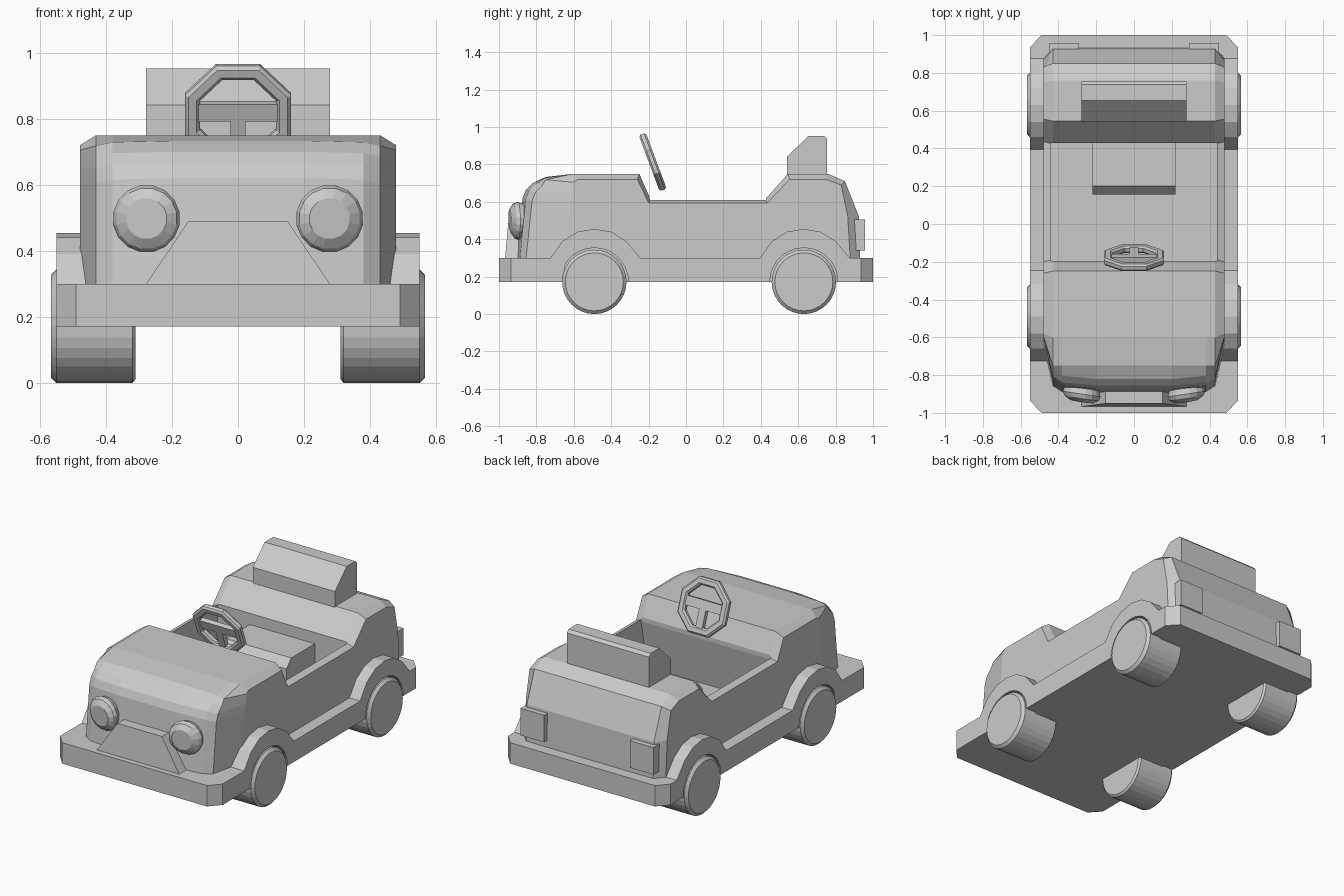
import bpy, bmesh
from math import sin, cos, pi, atan2
from mathutils import Matrix

if "Cube" in bpy.data.objects:
    bpy.data.objects.remove(bpy.data.objects["Cube"])


def loft(name, rings, mirror=False):
    """Join equal-length rings of points into a capped solid."""
    bm = bmesh.new()
    vs = [[bm.verts.new(p) for p in r] for r in rings]
    n = len(rings[0])
    for a, b in zip(vs, vs[1:]):
        for i in range(n):
            j = (i + 1) % n
            bm.faces.new((a[i], a[j], b[j], b[i]))
    bm.faces.new(vs[0])
    bm.faces.new(vs[-1])
    bmesh.ops.recalc_face_normals(bm, faces=bm.faces[:])
    me = bpy.data.meshes.new(name)
    bm.to_mesh(me)
    bm.free()
    ob = bpy.data.objects.new(name, me)
    bpy.context.collection.objects.link(ob)
    if mirror:
        ob.modifiers.new("mirror", 'MIRROR')
    return ob


def side_ring(x, pts):
    return [(x, y, z) for y, z in pts]


def side_prism(name, pts, x0, x1, mirror=False):
    return loft(name, [side_ring(x0, pts), side_ring(x1, pts)], mirror)


def circle(r, n, a0=0.0):
    return [(r * cos(a0 + 2 * pi * i / n), r * sin(a0 + 2 * pi * i / n)) for i in range(n)]


# Body shell: full front profile in the middle, pulled-in profile on the flanks
mid = [(-.92, .172), (-.91, .3), (-.878, .62), (-.86, .665), (-.825, .7), (-.75, .733),
       (-.6, .75), (-.25, .75), (-.19, .615), (.425, .615), (.545, .75), (.76, .75),
       (.85, .71), (.925, .52), (.935, .172)]
flank = [(-.66, .172), (-.65, .3), (-.615, .6), (-.61, .65), (-.605, .685), (-.6, .705),
         (-.58, .72), (-.26, .72), (-.2, .595), (.435, .595), (.555, .72), (.75, .72),
         (.83, .69), (.865, .52), (.885, .172)]


def bow(dy, dz):
    return [(y + (dy if i < 5 else 0), z - (dz if 1 < i < 6 else 0)) for i, (y, z) in enumerate(mid)]


half = [(.2, bow(.004, 0)), (.38, bow(.022, .004)), (.43, bow(.055, .015)), (.478, flank)]
body = loft("body", [side_ring(-x, p) for x, p in half[::-1]] + [side_ring(x, p) for x, p in half])

# Open cockpit
cutter = side_prism("cockpit_cutter", [(-.25, .3), (.428, .3), (.428, .9), (-.195, .9), (-.195, .6)], -.44, .44)
cutter.hide_render = True
cut = body.modifiers.new("cockpit", 'BOOLEAN')
cut.object = cutter
cut.solver = 'EXACT'
bpy.context.view_layer.objects.active = body
bpy.ops.object.modifier_apply(modifier="cockpit")
bpy.data.objects.remove(cutter)

# Bumpers wrapping the nose and the tail, with chamfered corners
front = [(.49, -1), (.55, -.935), (.55, -.65), (.477, -.65), (.425, -.86), (.36, -.89), (.1, -.905)]
rear = [(.49, 1), (.55, .935), (.55, .87), (.477, .87), (.425, .925), (.1, .93)]
for name, pts in (("front_bumper", front), ("rear_bumper", rear)):
    outline = pts + [(-x, y) for x, y in pts[::-1]]
    loft(name, [[(x, y, z) for x, y in outline] for z in (.172, .3)])

# Side rails with wheel arches
AXLES = (-.49, .63)
arch = [(-.235, .3), (-.17, .39), (-.09, .44), (0, .455), (.09, .44), (.17, .39), (.245, .3)]
rail = [(-.73, .3), (-.73, .172)]
for c in AXLES:
    rail += [(c - .182 * cos(pi * i / 14), .172 + .182 * sin(pi * i / 14)) for i in range(15)]
rail += [(.9, .172), (.9, .3)]
for c in AXLES[::-1]:
    rail += [(c + y, z) for y, z in arch[::-1]]
side_prism("side_rail", rail, .455, .55, True)

# Wheels
for label, c in zip(("front", "rear"), AXLES):
    loft(label + "_wheel",
         [[(x, c + a, .172 + b) for a, b in circle(rad, 32)]
          for x, rad in ((.31, .16), (.32, .172), (.55, .172), (.566, .155))], True)

# Headlights, turned slightly outwards
loft("headlight", [[(.277 + a, y + .15 * a - .05 * (b - .1) * (y < -.9), .498 + b)
                    for a, b in circle(rad, 16, pi / 16)]
                   for y, rad in ((-.85, .085), (-.9, .102), (-.925, .093), (-.945, .062))], True)

# Grille
loft("grille", [[(-.285, yb, .29), (.285, yb, .29), (.15, yt, .49), (-.15, yt, .49)]
                for yb, yt in ((-.968, -.95), (-.89, -.88))])

# Taillights
side_prism("taillight", [(.9, .34), (.958, .34), (.958, .505), (.9, .505)], .29, .45, True)

# Seat and the backrest behind it
side_prism("seat", [(.155, .3), (.155, .5), (.2, .55), (.428, .55), (.428, .3)], -.22, .22)
side_prism("backrest", [(.54, .745), (.54, .842), (.655, .952), (.738, .952), (.755, .935), (.755, .745)],
           -.278, .278)

# Steering wheel: tilted octagonal rim with T-shaped spokes
bm = bmesh.new()
k = 1 / cos(pi / 8)
section = [(.115, -.01), (.125, -.02), (.15, -.02), (.16, -.01),
           (.16, .01), (.15, .02), (.125, .02), (.115, .01)]
rim = [[bm.verts.new((d * k * cos(pi / 8 + pi * i / 4), d * k * sin(pi / 8 + pi * i / 4), h))
        for d, h in section] for i in range(8)]
for i in range(8):
    a, b = rim[i], rim[(i + 1) % 8]
    for j in range(8):
        m = (j + 1) % 8
        bm.faces.new((a[j], a[m], b[m], b[j]))
for sx, sy, cy in ((.24, .055, .01), (.045, .13, -.06)):
    bmesh.ops.create_cube(bm, size=1, matrix=Matrix.Translation((0, cy, 0)) @ Matrix.Diagonal((sx, sy, .028, 1)))
bmesh.ops.recalc_face_normals(bm, faces=bm.faces[:])
me = bpy.data.meshes.new("steering_wheel")
bm.to_mesh(me)
bm.free()
wheel = bpy.data.objects.new("steering_wheel", me)
wheel.location = (0, -.178, .813)
wheel.rotation_euler.x = pi - atan2(.295, .11)
bpy.context.collection.objects.link(wheel)
